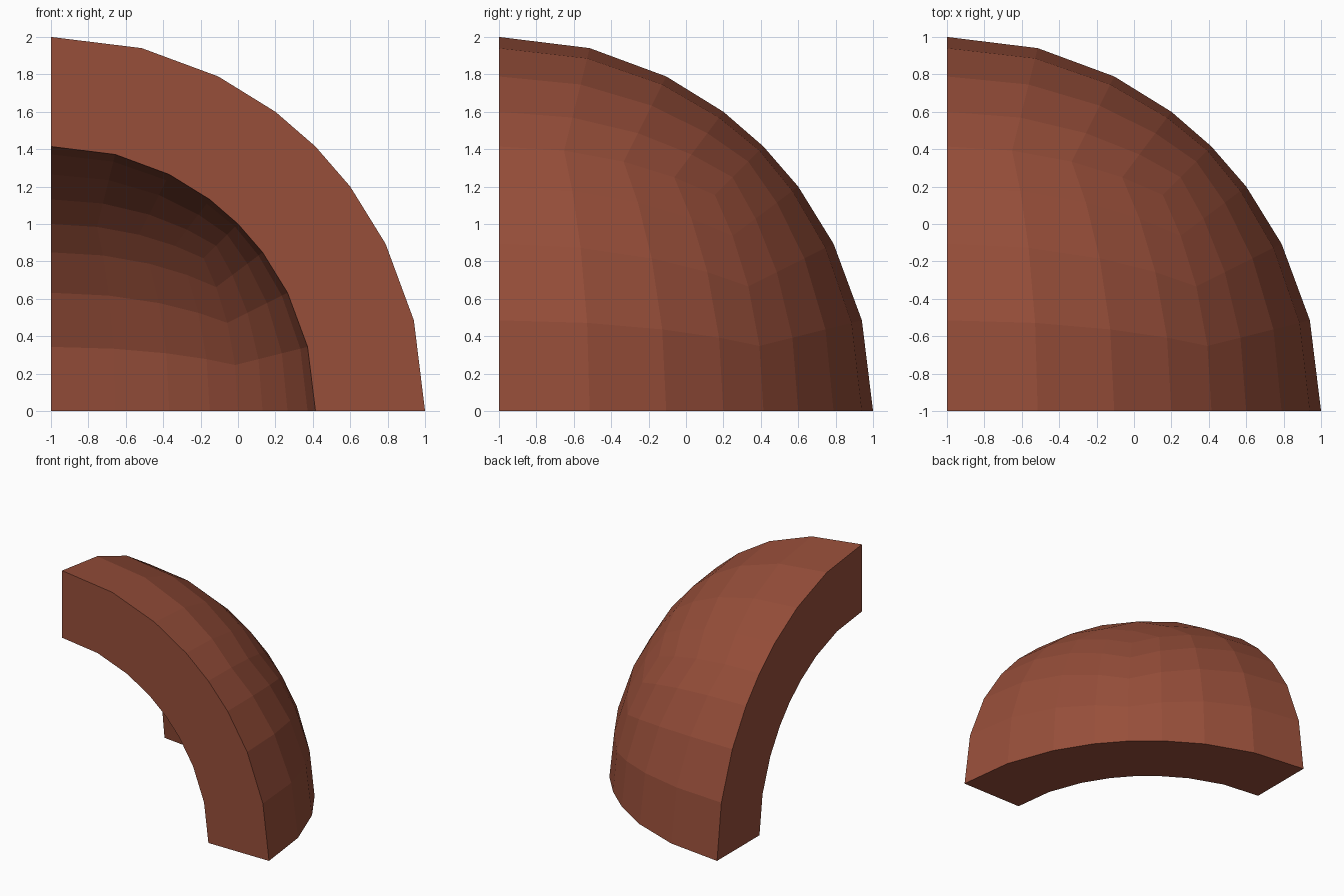
import bpy
import bmesh
from mathutils import Vector

if "Cube" in bpy.data.objects:
    bpy.data.objects.remove(bpy.data.objects["Cube"])

N = 4                                  # divisions per cube face
OUTER, INNER = 2.0, 2.0 ** 0.5         # shell radii
CENTRE = Vector((-1, -1, 0))           # sphere centre, at a corner of the part

mat = bpy.data.materials.new("brick brown")
mat.diffuse_color = (0.31, 0.077, 0.042, 1)
mat.use_nodes = True
mat.node_tree.nodes["Principled BSDF"].inputs["Base Color"].default_value = mat.diffuse_color

bm = bmesh.new()


def point(axis, i, j):
    """Point of a cube corner grid pushed out onto the sphere."""
    v = Vector((0, 0, 0))
    v[axis], v[(axis + 1) % 3], v[(axis + 2) % 3] = 1, i / N, j / N
    return v.normalized() * OUTER


# Outer skin: three cube-face patches of the eighth sphere
for axis in range(3):
    for i in range(N):
        for j in range(N):
            corners = ((i, j), (i + 1, j), (i + 1, j + 1), (i, j + 1))
            bm.faces.new([bm.verts.new(point(axis, a, b)) for a, b in corners])
bmesh.ops.remove_doubles(bm, verts=bm.verts[:], dist=1e-4)

# Inner skin: scaled copy, joined to the outer one along the three flat cuts
skin = bm.faces[:]
rim = [e for e in bm.edges if e.is_boundary]
inner = {v: bm.verts.new(v.co * (INNER / OUTER)) for v in bm.verts[:]}
for f in skin:
    bm.faces.new([inner[v] for v in reversed(f.verts)])
for e in rim:
    a, b = e.verts
    bm.faces.new((a, b, inner[b], inner[a]))

bmesh.ops.translate(bm, verts=bm.verts[:], vec=CENTRE)
bmesh.ops.recalc_face_normals(bm, faces=bm.faces[:])

mesh = bpy.data.meshes.new("dome_corner_shell")
bm.to_mesh(mesh)
bm.free()
mesh.materials.append(mat)
obj = bpy.data.objects.new("dome_corner_shell", mesh)
bpy.context.collection.objects.link(obj)
